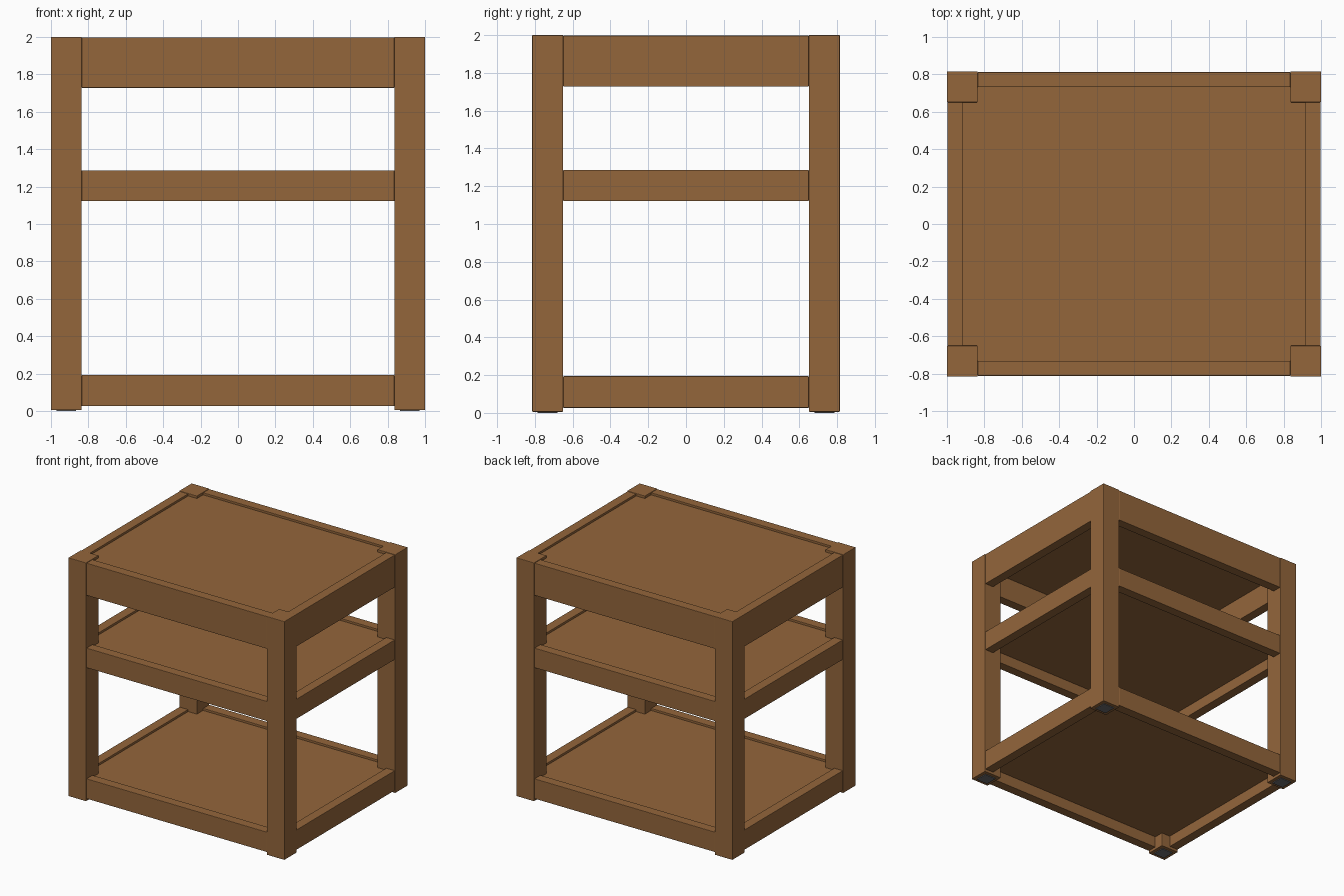
import bpy

if "Cube" in bpy.data.objects:
    bpy.data.objects.remove(bpy.data.objects["Cube"])


def material(name, rgb):
    m = bpy.data.materials.new(name)
    m.diffuse_color = (*rgb, 1.0)
    m.use_nodes = True
    m.node_tree.nodes["Principled BSDF"].inputs["Base Color"].default_value = m.diffuse_color
    return m


wood = material("brown_wood", (0.295, 0.133, 0.044))
rubber = material("dark_grey_pad", (0.15, 0.15, 0.155))


def box(name, x, y, z, mat, bevel=0.0):
    """Box from (min, max) ranges, with an optional small eased edge."""
    xs, ys, zs = sorted(x), sorted(y), sorted(z)
    verts = [(a, b, c) for a in xs for b in ys for c in zs]
    faces = [(0, 1, 3, 2), (4, 6, 7, 5), (0, 4, 5, 1),
             (2, 3, 7, 6), (0, 2, 6, 4), (1, 5, 7, 3)]
    me = bpy.data.meshes.new(name)
    me.from_pydata(verts, [], faces)
    me.materials.append(mat)
    ob = bpy.data.objects.new(name, me)
    bpy.context.collection.objects.link(ob)
    if bevel:
        mod = ob.modifiers.new("eased_edges", 'BEVEL')
        mod.width = bevel
        mod.segments = 2
    return ob


HX, HY = 1.0, 0.815      # outer half sizes
LEG = 0.165              # leg width
RAIL = 0.08              # rail thickness
SET = 0.004              # rail set back from the leg face
PANEL = 0.055            # panel thickness
ix, iy = HX - LEG, HY - LEG

# Legs with foot pads
for sx, xn in ((-1, "left"), (1, "right")):
    for sy, yn in ((-1, "front"), (1, "back")):
        box(f"{yn}_{xn}_leg", (sx * HX, sx * ix), (sy * HY, sy * iy),
            (0.006, 2.0), wood, 0.004)
        box(f"{yn}_{xn}_foot_pad", (sx * (HX - 0.03), sx * (ix + 0.03)),
            (sy * (HY - 0.03), sy * (iy + 0.03)), (0.0, 0.008), rubber)

# Three tiers: four rails around a thin, slightly recessed panel
tiers = (("bottom", 0.027, 0.194),
         ("middle", 1.122, 1.287),
         ("top", 1.727, 1.997))
for tier, z0, z1 in tiers:
    for s, side in ((-1, "front"), (1, "back")):
        box(f"{tier}_{side}_rail", (-ix, ix),
            (s * (HY - SET), s * (HY - SET - RAIL)), (z0, z1), wood, 0.003)
    for s, side in ((-1, "left"), (1, "right")):
        box(f"{tier}_{side}_rail", (s * (HX - SET), s * (HX - SET - RAIL)),
            (-iy, iy), (z0, z1), wood, 0.003)
    px, py = HX - SET - RAIL, HY - SET - RAIL
    top = z1 - 0.018
    box(f"{tier}_panel", (-px, px), (-py, py), (top - PANEL, top), wood)
